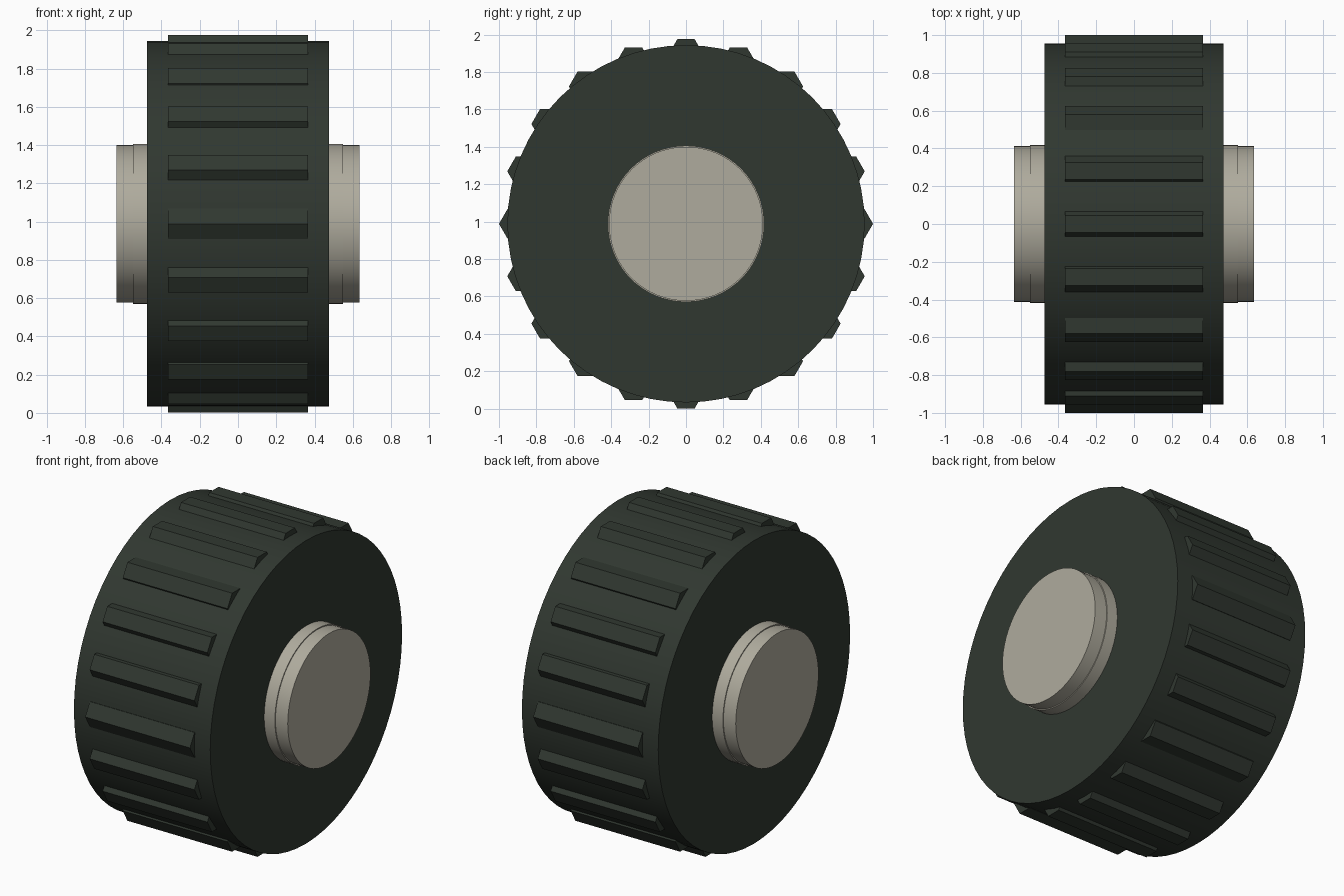
import bpy
import math

cube = bpy.data.objects.get("Cube")
if cube:
    bpy.data.objects.remove(cube, do_unlink=True)

CENTRE_Z = 0.9885


def material(name, colour):
    mat = bpy.data.materials.new(name)
    mat.use_nodes = True
    mat.diffuse_color = (*colour, 1)
    mat.node_tree.nodes["Principled BSDF"].inputs["Base Color"].default_value = (*colour, 1)
    return mat


rubber = material("dark green rubber", (0.03, 0.039, 0.03))
metal = material("warm grey metal", (0.43, 0.41, 0.34))


def disc(name, radius, half_width, mat, sides, y=0, z=0, smooth=True):
    """Prism or cylinder lying along x, centred on the axle line."""
    bpy.ops.mesh.primitive_cylinder_add(
        vertices=sides, radius=radius, depth=2 * half_width,
        location=(0, y, CENTRE_Z + z), rotation=(0, math.pi / 2, 0))
    obj = bpy.context.object
    obj.name = name
    obj.data.materials.append(mat)
    if smooth:
        bpy.ops.object.shade_smooth_by_angle(angle=math.radians(30))
    return obj


# Tyre body
disc("tyre", 0.955, 0.475, rubber, 64)

# Stepped hub: a wider collar and a slightly narrower cap on both sides
disc("hub_collar", 0.418, 0.55, metal, 64)
disc("hub_cap", 0.412, 0.635, metal, 64)

# Hexagonal tread bars, all upright, spaced round the tyre
TREADS = 20
for i in range(TREADS):
    a = 2 * math.pi * i / TREADS
    disc(f"tread_bar_{i + 1}", 0.092, 0.365, rubber, 6,
         0.908 * math.cos(a), 0.908 * math.sin(a), smooth=False)
